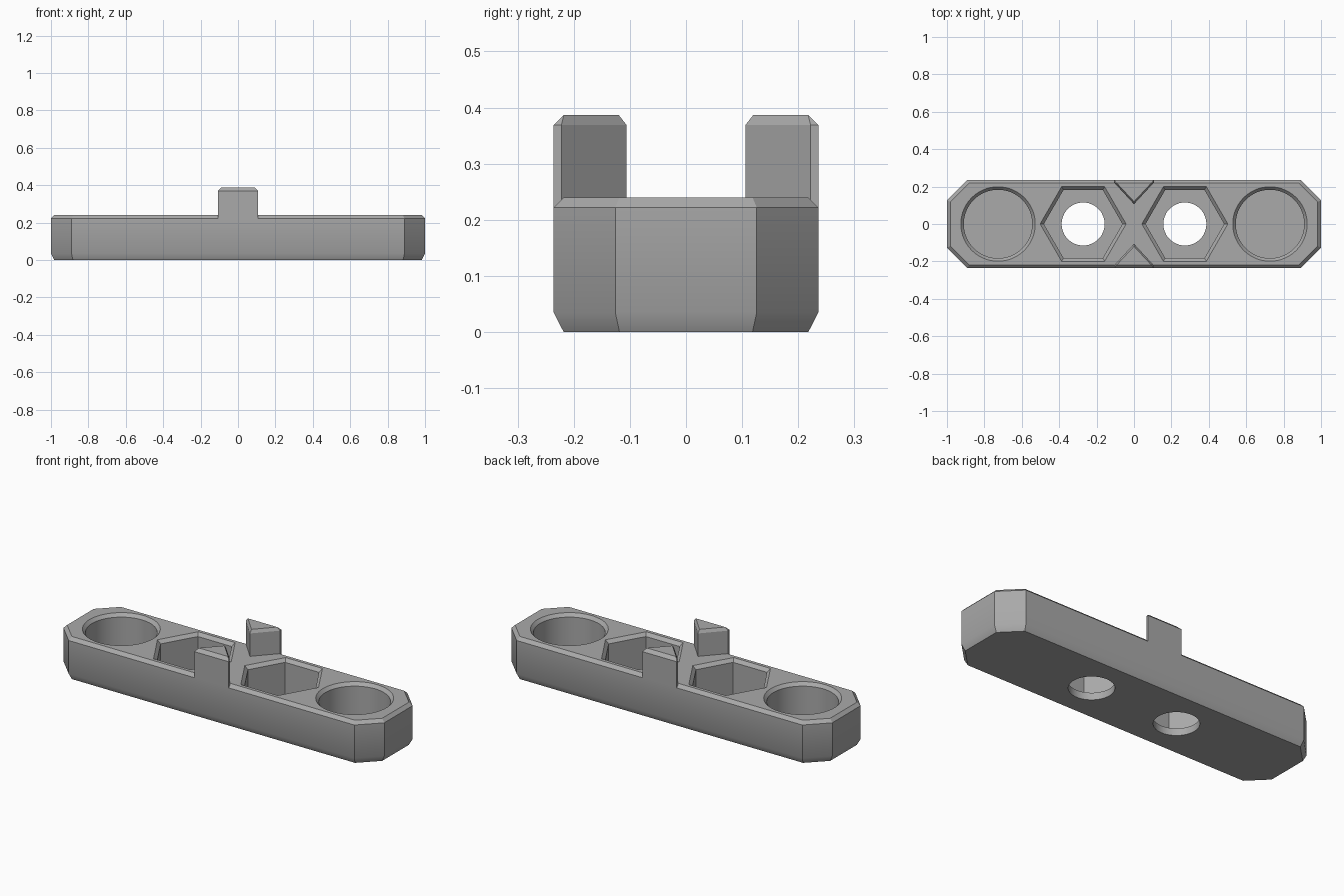
import bpy, bmesh, math

if "Cube" in bpy.data.objects:
    bpy.data.objects.remove(bpy.data.objects["Cube"], do_unlink=True)

grey = bpy.data.materials.new("plain grey")
grey.use_nodes = True
grey.diffuse_color = (0.4, 0.4, 0.4, 1)
grey.node_tree.nodes["Principled BSDF"].inputs["Base Color"].default_value = (0.4, 0.4, 0.4, 1)

TOP, LIP, FLOOR, BEVEL = 0.24, 0.222, 0.04, 0.018


def loft(name, layers):
    """Stack matching outlines, given as (points, height), into a closed solid."""
    bm = bmesh.new()
    rings = [[bm.verts.new((x, y, z)) for x, y in pts] for pts, z in layers]
    for low, high in zip(rings, rings[1:]):
        for i in range(len(low)):
            j = (i + 1) % len(low)
            bm.faces.new((low[i], low[j], high[j], high[i]))
    bm.faces.new(rings[0][::-1])
    bm.faces.new(rings[-1])
    bmesh.ops.recalc_face_normals(bm, faces=bm.faces)
    mesh = bpy.data.meshes.new(name)
    bm.to_mesh(mesh)
    bm.free()
    mesh.materials.append(grey)
    obj = bpy.data.objects.new(name, mesh)
    bpy.context.collection.objects.link(obj)
    return obj


def octagon(inset):
    a, b = 1 - inset, 0.236 - inset
    c = 0.11 - inset * (2 - math.sqrt(2))
    return [(a, c - b), (a, b - c), (a - c, b), (c - a, b),
            (-a, b - c), (-a, c - b), (c - a, -b), (a - c, -b)]


def ring(cx, radius, sides):
    return [(cx + radius * math.cos(math.tau * i / sides),
             radius * math.sin(math.tau * i / sides)) for i in range(sides)]


def select_only(obj):
    bpy.ops.object.select_all(action='DESELECT')
    obj.select_set(True)
    bpy.context.view_layer.objects.active = obj


def cut(target, cutter):
    mod = target.modifiers.new("cut", 'BOOLEAN')
    mod.operation = 'DIFFERENCE'
    mod.solver = 'EXACT'
    mod.object = cutter
    select_only(target)
    bpy.ops.object.modifier_apply(modifier=mod.name)
    bpy.data.objects.remove(cutter, do_unlink=True)


def pocket(cx, radius, lip_radius, sides):
    # Straight well with a flared lip that carries on above the top face
    flare = lip_radius - radius
    return loft("pocket_cutter", [
        (ring(cx, radius, sides), FLOOR),
        (ring(cx, radius, sides), LIP),
        (ring(cx, lip_radius + flare, sides), 2 * TOP - LIP)])


# Long bar with clipped corners and chamfered rims
body = loft("body", [(octagon(BEVEL), 0), (octagon(0), 0.035),
                     (octagon(0), LIP), (octagon(BEVEL), TOP)])

# Round wells at the ends, hexagonal wells with through holes inside
for side in (-1, 1):
    cut(body, pocket(side * 0.727, 0.183, 0.199, 64))
    cut(body, pocket(side * 0.272, 0.21, 0.23, 6))
    hole = ring(side * 0.272, 0.115, 48)
    cut(body, loft("hole_cutter", [(hole, -0.1), (hole, 0.1)]))

select_only(body)
bpy.ops.object.shade_smooth_by_angle(angle=math.radians(30))

# Wedge posts rising from the long edges, pointing inwards
for name, side in (("front_post", -1), ("back_post", 1)):
    def wedge(half, outer, shoulder, tip):
        return [(-half, side * outer), (half, side * outer),
                (half, side * shoulder), (0, side * tip), (-half, side * shoulder)]
    base = wedge(0.107, 0.236, 0.222, 0.106)
    crown = wedge(0.091, 0.218, 0.2175, 0.12)
    loft(name, [(base, LIP), (base, 0.369), (crown, 0.387)])
